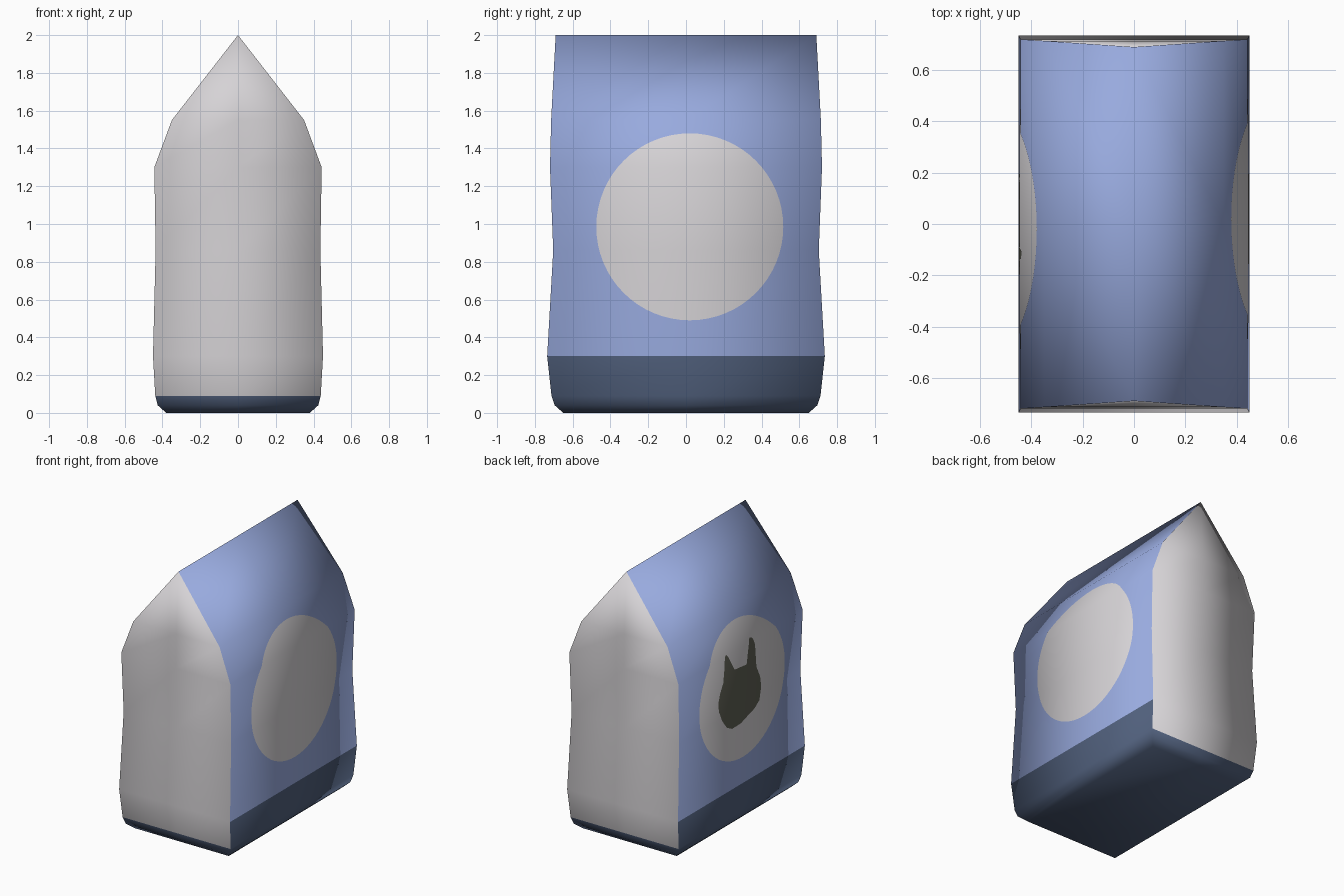
import bpy, bmesh, math
from mathutils import Vector

if "Cube" in bpy.data.objects:
    bpy.data.objects.remove(bpy.data.objects["Cube"])


def material(name, rgb):
    m = bpy.data.materials.new(name)
    m.diffuse_color = (*rgb, 1)
    m.use_nodes = True
    m.node_tree.nodes["Principled BSDF"].inputs["Base Color"].default_value = m.diffuse_color
    return m


BLUE = material("soft blue", (0.314, 0.402, 0.73))
GREY = material("light grey", (0.67, 0.65, 0.67))
NAVY = material("dark slate", (0.08, 0.115, 0.20))
DARK = material("dark olive", (0.11, 0.112, 0.085))

# Bag profile: height, half width (x), half depth (y)
PROFILE = [(0, 0.38, 0.65), (0.04, 0.425, 0.695), (0.09, 0.438, 0.712),
           (0.30, 0.45, 0.735), (0.86, 0.436, 0.703), (1.30, 0.443, 0.72),
           (1.55, 0.35, 0.714), (2.0, 0.0, 0.69)]


def half_width(z):
    for (z0, x0, _), (z1, x1, _) in zip(PROFILE, PROFILE[1:]):
        if z <= z1:
            return x0 + (x1 - x0) * (z - z0) / (z1 - z0)
    return 0


def finish(bm, name, mats):
    me = bpy.data.meshes.new(name)
    bm.to_mesh(me)
    bm.free()
    for m in mats:
        me.materials.append(m)
    ob = bpy.data.objects.new(name, me)
    bpy.context.collection.objects.link(ob)
    return ob


# Bag body: stacked rectangles with mid-side points, pinched to a ridge
bm = bmesh.new()
RING = [(-1, -1), (0, -1), (1, -1), (1, 0), (1, 1), (0, 1), (-1, 1), (-1, 0)]
rings = [[bm.verts.new((i * x, j * y, z)) for i, j in RING] for z, x, y in PROFILE]
for a, b in zip(rings, rings[1:]):
    for k in range(8):
        n = (k + 1) % 8
        f = bm.faces.new((a[k], a[n], b[n], b[k]))
        end_panel = k in (0, 1, 4, 5)
        mid_z = (a[k].co.z + b[k].co.z) / 2
        if mid_z < (0.09 if end_panel else 0.30):
            f.material_index = 2
        else:
            f.material_index = 1 if end_panel else 0
bm.faces.new(rings[0][::-1]).material_index = 2
bmesh.ops.remove_doubles(bm, verts=bm.verts, dist=1e-4)
for f in bm.faces:
    f.smooth = True
body = finish(bm, "bag_body", [BLUE, GREY, NAVY])


def wall_plate(name, outline, side, lift, mat):
    """Thin sheet with a (y, z) outline that hugs a side wall."""
    bm = bmesh.new()
    bm.faces.new([bm.verts.new((0, y, z)) for y, z in outline])
    cuts = [((0, 0, p[0]), (0, 0, 1)) for p in PROFILE[4:6]]
    cuts += [((0, 0, 0.55 + 0.11 * k), (0, 0, 1)) for k in range(9)]
    cuts += [((0, -0.45 + 0.1 * k, 0), (0, 1, 0)) for k in range(10)]
    for co, no in cuts:
        bmesh.ops.bisect_plane(bm, geom=bm.verts[:] + bm.edges[:] + bm.faces[:],
                               plane_co=co, plane_no=no, dist=1e-5)
    for v in bm.verts:
        v.co.x = side * (half_width(v.co.z) + lift)
    bm.normal_update()
    for f in bm.faces:
        f.smooth = True
        if f.normal.x * side < 0:
            f.normal_flip()
    ob = finish(bm, name, [mat])
    # Take over the soft shading of the bag beneath
    mod = ob.modifiers.new("bag shading", 'DATA_TRANSFER')
    mod.object = body
    mod.use_loop_data = True
    mod.data_types_loops = {'CUSTOM_NORMAL'}
    mod.loop_mapping = 'POLYINTERP_NEAREST'
    return ob


# Round panel on each side wall
for side, name in ((1, "right_round_panel"), (-1, "left_round_panel")):
    circle = [(side * 0.02 + 0.495 * math.cos(t), 0.985 + 0.495 * math.sin(t))
              for t in (math.tau * k / 64 for k in range(64))]
    wall_plate(name, circle, side, 0.003, GREY)

# Eared animal head silhouette on the left panel
HEAD = [(0.17, 1.31), (0.15, 1.285), (0.075, 1.165), (-0.065, 1.15), (-0.09, 1.305),
        (-0.11, 1.33), (-0.135, 1.32), (-0.16, 1.26), (-0.18, 1.09), (-0.225, 1.0),
        (-0.24, 0.92), (-0.22, 0.83), (-0.16, 0.79), (-0.09, 0.77), (0.0, 0.742),
        (0.10, 0.74), (0.16, 0.77), (0.21, 0.835), (0.25, 0.92), (0.26, 0.98),
        (0.24, 1.05), (0.205, 1.115), (0.195, 1.20), (0.19, 1.30)]
wall_plate("animal_head_emblem", HEAD, -1, 0.006, DARK)
